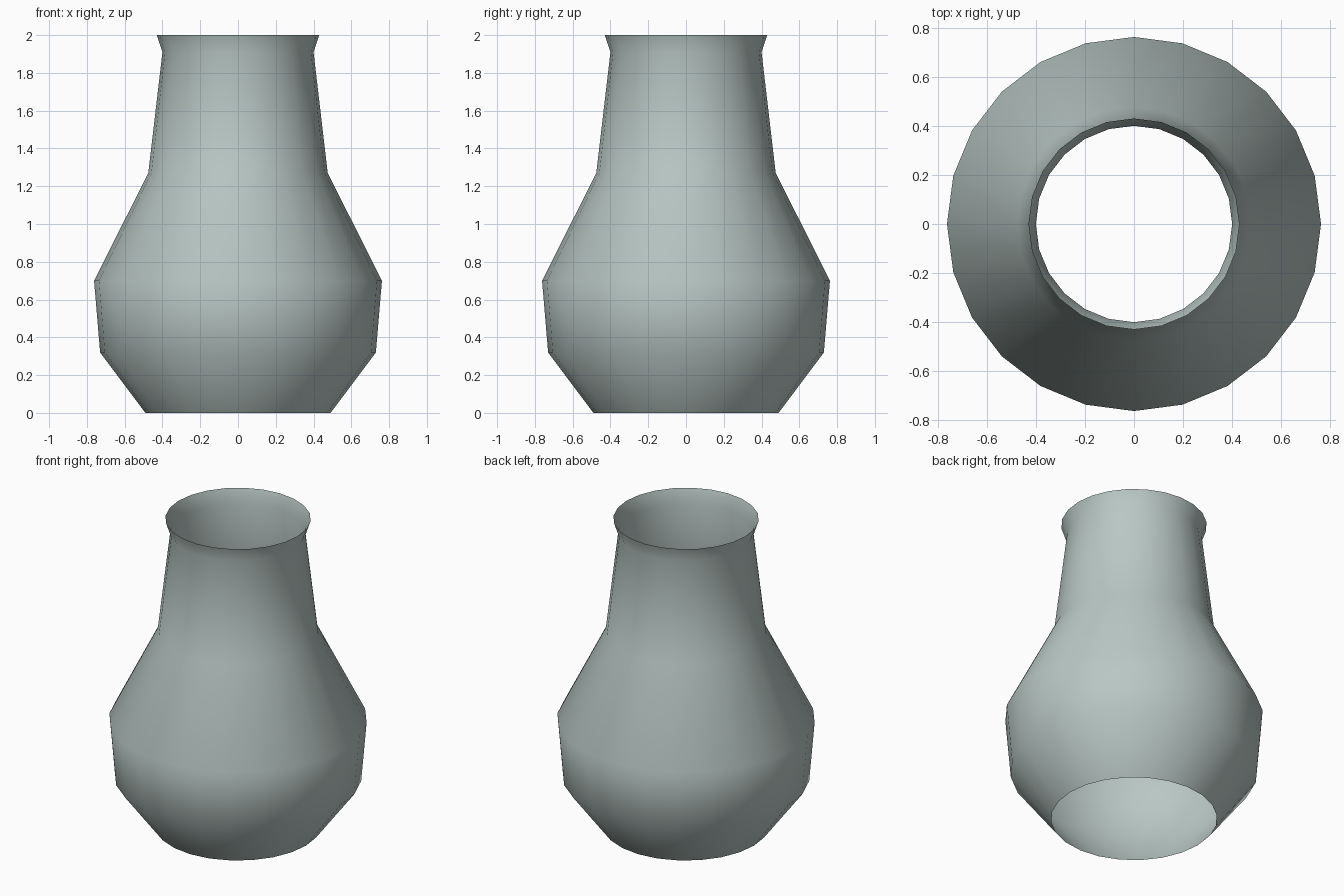
import bpy, bmesh, math

if "Cube" in bpy.data.objects:
    bpy.data.objects.remove(bpy.data.objects["Cube"])

# Glaze colour
glaze = bpy.data.materials.new("pale_grey_green")
glaze.diffuse_color = (0.48, 0.57, 0.55, 1.0)
glaze.use_nodes = True
glaze.node_tree.nodes["Principled BSDF"].inputs["Base Color"].default_value = glaze.diffuse_color

# Vase wall: (radius, height) profile turned around z, open at both ends
PROFILE = [(0.49, 0.0), (0.73, 0.32), (0.762, 0.70),
           (0.475, 1.27), (0.40, 1.91), (0.43, 2.0)]
SIDES = 24

bm = bmesh.new()
rings = []
for r, z in PROFILE:
    rings.append([bm.verts.new((r * math.cos(math.tau * i / SIDES),
                                r * math.sin(math.tau * i / SIDES), z))
                  for i in range(SIDES)])
for low, high in zip(rings, rings[1:]):
    for i in range(SIDES):
        j = (i + 1) % SIDES
        face = bm.faces.new((low[i], low[j], high[j], high[i]))
        face.smooth = True

mesh = bpy.data.meshes.new("vase_wall")
bm.to_mesh(mesh)
bm.free()
mesh.materials.append(glaze)
vase = bpy.data.objects.new("vase_wall", mesh)
bpy.context.collection.objects.link(vase)
